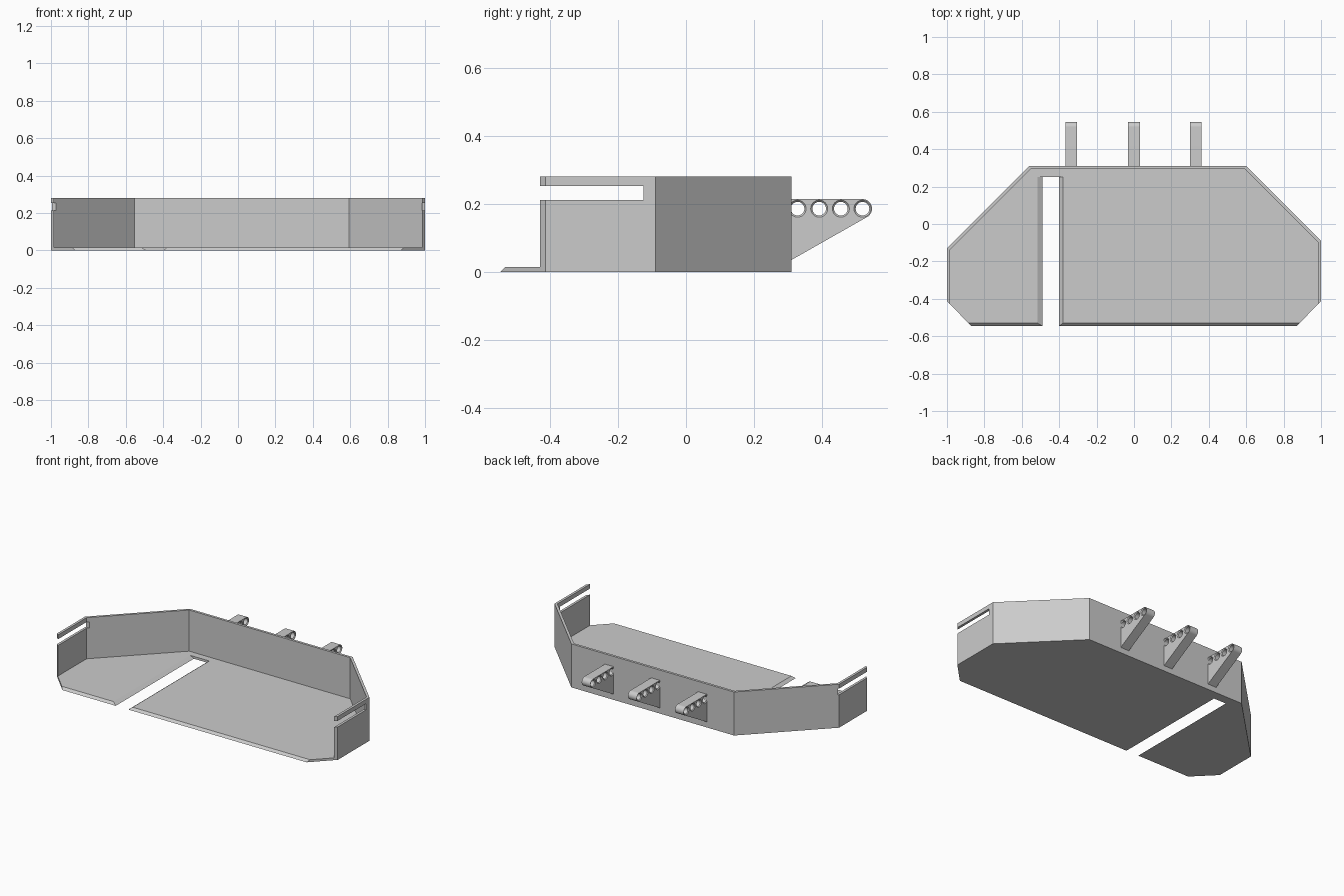
import bpy, bmesh
from math import sin, cos, pi, radians
from mathutils import Vector

cube = bpy.data.objects.get("Cube")
if cube:
    bpy.data.objects.remove(cube, do_unlink=True)

grey = bpy.data.materials.new("plain_grey")
grey.use_nodes = True
grey.diffuse_color = (0.6, 0.6, 0.6, 1)
grey.node_tree.nodes["Principled BSDF"].inputs["Base Color"].default_value = (0.6, 0.6, 0.6, 1)


def loft(name, rings):
    """Closed solid joining rings of equal point count, capped at both ends."""
    bm = bmesh.new()
    loops = [[bm.verts.new(p) for p in ring] for ring in rings]
    for a, b in zip(loops, loops[1:]):
        for i in range(len(a)):
            j = (i + 1) % len(a)
            bm.faces.new((a[i], a[j], b[j], b[i]))
    bm.faces.new(loops[0][::-1])
    bm.faces.new(loops[-1])
    bmesh.ops.recalc_face_normals(bm, faces=bm.faces)
    mesh = bpy.data.meshes.new(name)
    bm.to_mesh(mesh)
    bm.free()
    mesh.materials.append(grey)
    obj = bpy.data.objects.new(name, mesh)
    bpy.context.collection.objects.link(obj)
    return obj


def activate(obj):
    bpy.ops.object.select_all(action='DESELECT')
    obj.select_set(True)
    bpy.context.view_layer.objects.active = obj


def cut(obj, cutter):
    """Subtract the cutter and discard it."""
    cutter.hide_render = True
    mod = obj.modifiers.new("cut", 'BOOLEAN')
    mod.operation, mod.solver, mod.object = 'DIFFERENCE', 'EXACT', cutter
    activate(obj)
    bpy.ops.object.modifier_apply(modifier=mod.name)
    bpy.data.objects.remove(cutter, do_unlink=True)


def flat(points, z):
    return [(x, y, z) for x, y in points]


def across(points, x):
    return [(x, y, z) for y, z in points]


# Rim wall: outer and inner outline, mitred at the 45 degree corners
T = 0.016
M = T * 0.414
outer = [(1, -0.413), (1, -0.09), (0.6, 0.31), (-0.56, 0.31), (-1, -0.13), (-1, -0.413)]
inner = [(1 - T, -0.413 - T), (1 - T, -0.09 - M), (0.6 - M, 0.31 - T),
         (-0.56 + M, 0.31 - T), (-1 + T, -0.13 - M), (-1 + T, -0.413 - T)]
ribbon = outer + inner[::-1]
wall = loft("rim_wall", [flat(ribbon, 0), flat(ribbon, 0.28)])

# Open slots in both side walls
box = [(-0.7, 0.212), (-0.125, 0.212), (-0.125, 0.252), (-0.7, 0.252)]
cut(wall, loft("slot_cutter", [across(box, -1.2), across(box, 1.2)]))


# Floor plate with sloped front lip and bevelled long notch
def floor_outline(front, notch_left, notch_right):
    corner = 0.87 + front + 0.545
    return inner + [(-corner, front), (notch_left, front), (notch_left, 0.25),
                    (notch_right, 0.25), (notch_right, front), (corner, front)]


loft("floor_plate", [flat(floor_outline(-0.545, -0.49, -0.4), 0),
                     flat(floor_outline(-0.53, -0.515, -0.38), 0.015)])

# Rear bracket: rounded arm with a sloped underside
W, R = 0.031, 0.028
Y, Z = 0.518, 0.186
arc = [radians(90 - 150 * i / 20) for i in range(21)]
profile = [(0.3, 0.03), (0.3, Z + R)] + [(Y + R * cos(a), Z + R * sin(a)) for a in arc]
bracket = loft("rear_bracket_middle", [across(profile, -W), across(profile, W)])


def circle(y, r):
    return [(y + r * cos(2 * pi * i / 32), Z + r * sin(2 * pi * i / 32)) for i in range(32)]


# Four countersunk holes through the arm
for k in range(4):
    y = Y - 0.0635 * k
    steps = [(-W - 0.005, 0.03), (-W + 0.005, 0.02), (W - 0.005, 0.02), (W + 0.005, 0.03)]
    cut(bracket, loft("hole_cutter", [across(circle(y, r), x) for x, r in steps]))

activate(bracket)
bpy.ops.object.shade_smooth_by_angle(angle=radians(30))

# Outer brackets share the same mesh
for name, x in (("rear_bracket_right", -0.335), ("rear_bracket_left", 0.33)):
    copy = bracket.copy()
    copy.name = name
    copy.location = Vector((x, 0, 0))
    bpy.context.collection.objects.link(copy)
